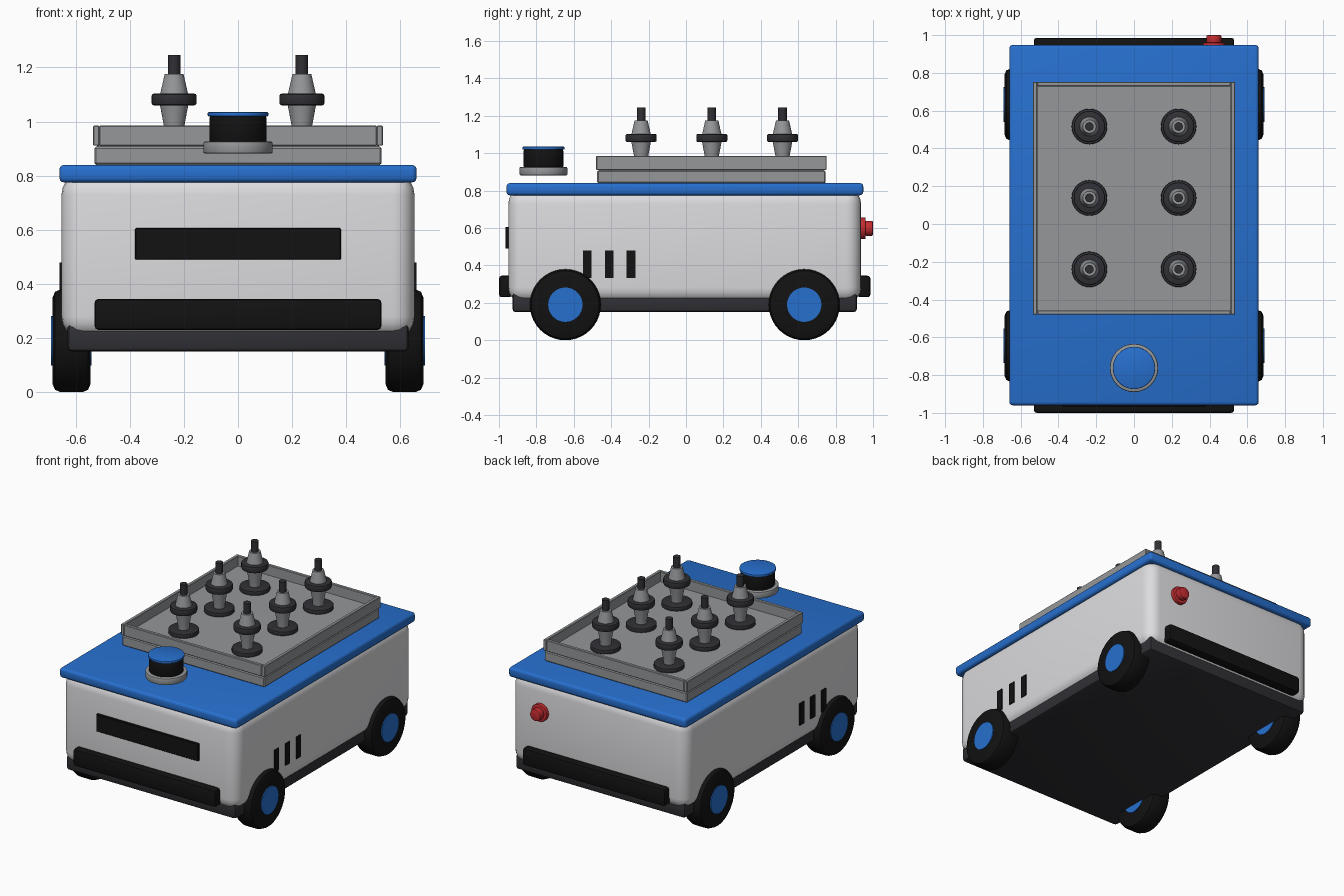
import bpy, bmesh, math
from mathutils import Matrix

if "Cube" in bpy.data.objects:
    bpy.data.objects.remove(bpy.data.objects["Cube"])


def material(name, rgb):
    m = bpy.data.materials.new(name)
    m.diffuse_color = (*rgb, 1)
    m.use_nodes = True
    m.node_tree.nodes["Principled BSDF"].inputs["Base Color"].default_value = m.diffuse_color
    return m


WHITE = material("shell white", (0.72, 0.72, 0.74))
BLUE = material("blue", (0.02, 0.16, 0.62))
BLACK = material("rubber black", (0.006, 0.006, 0.006))
DARK = material("dark grey", (0.03, 0.03, 0.036))
GREY = material("metal grey", (0.30, 0.31, 0.32))
RED = material("signal red", (0.55, 0.025, 0.03))


def finish(name, bm, mat):
    bmesh.ops.recalc_face_normals(bm, faces=bm.faces)
    me = bpy.data.meshes.new(name)
    bm.to_mesh(me)
    bm.free()
    me.materials.append(mat)
    ob = bpy.data.objects.new(name, me)
    bpy.context.collection.objects.link(ob)
    bpy.ops.object.select_all(action='DESELECT')
    ob.select_set(True)
    bpy.context.view_layer.objects.active = ob
    bpy.ops.object.shade_smooth_by_angle(angle=math.radians(35))
    return ob


def box(name, x, y, z, mat, bevel=0.0, segments=3):
    """Box from (min, max) ranges, with optional rounded edges."""
    bm = bmesh.new()
    bmesh.ops.create_cube(bm, size=1)
    for v in bm.verts:
        v.co = [r[0] if c < 0 else r[1] for c, r in zip(v.co, (x, y, z))]
    if bevel:
        bmesh.ops.bevel(bm, geom=bm.edges[:], offset=bevel, segments=segments,
                        profile=0.5, affect='EDGES')
    return finish(name, bm, mat)


def lathe(name, profile, mat, place=Matrix(), sides=32):
    """Closed solid of revolution from (radius, height) points."""
    bm = bmesh.new()
    rings = []
    for r, h in profile:
        rings.append([bm.verts.new((r * math.cos(2 * math.pi * i / sides),
                                    r * math.sin(2 * math.pi * i / sides), h))
                      for i in range(sides)])
    for a, b in zip(rings, rings[1:]):
        for i in range(sides):
            j = (i + 1) % sides
            bm.faces.new((a[i], a[j], b[j], b[i]))
    bm.faces.new(rings[0])
    bm.faces.new(rings[-1])
    bm.transform(place)
    return finish(name, bm, mat)


def rounded(r, h0, h1, c):
    """Cylinder profile with softened rims."""
    return [(r - c, h0), (r - 0.3 * c, h0 + 0.3 * c), (r, h0 + c),
            (r, h1 - c), (r - 0.3 * c, h1 - 0.3 * c), (r - c, h1)]


# Body, chassis and deck
box("body_shell", (-0.652, 0.652), (-0.95, 0.936), (0.20, 0.81), WHITE, 0.08, 5)
box("chassis", (-0.63, 0.63), (-0.928, 0.914), (0.15, 0.255), DARK, 0.018, 2)
box("top_deck", (-0.66, 0.66), (-0.96, 0.948), (0.775, 0.84), BLUE, 0.018, 3)

# Bumpers and front sensor window
box("front_bumper", (-0.53, 0.53), (-1.0, -0.93), (0.23, 0.345), BLACK, 0.015, 2)
box("rear_bumper", (-0.53, 0.53), (0.916, 0.986), (0.23, 0.345), BLACK, 0.015, 2)
box("front_window", (-0.38, 0.38), (-0.966, -0.94), (0.49, 0.606), BLACK, 0.003, 1)

# Side vents and wheels
for side, s in (("left", -1), ("right", 1)):
    for k, y in enumerate((-0.527, -0.41, -0.294)):
        box(f"{side}_vent_{k + 1}", sorted((s * 0.64, s * 0.659)),
            (y - 0.023, y + 0.023), (0.333, 0.48), BLACK)
    for end, y in (("front", -0.645), ("rear", 0.632)):
        place = (Matrix.Translation((s * 0.545, y, 0.19))
                 @ Matrix.Rotation(s * math.pi / 2, 4, 'Y'))
        lathe(f"{end}_{side}_tire", rounded(0.19, 0, 0.14, 0.03), BLACK, place, 40)
        lathe(f"{end}_{side}_hub", [(0.092, -0.004), (0.092, 0.146)], BLUE, place)

# Cargo tray: base, floor and raised rim
box("tray_base", (-0.53, 0.53), (-0.475, 0.747), (0.84, 0.907), GREY, 0.006, 1)
box("tray_floor", (-0.52, 0.52), (-0.465, 0.737), (0.90, 0.918), GREY)
for name, s in (("left", -1), ("right", 1)):
    box(f"tray_rim_{name}", sorted((s * 0.512, s * 0.535)), (-0.48, 0.752),
        (0.911, 0.985), GREY, 0.003, 1)
for name, y in (("front", (-0.48, -0.457)), ("rear", (0.729, 0.752))):
    box(f"tray_rim_{name}", (-0.512, 0.512), y, (0.911, 0.985), GREY, 0.003, 1)

# Holders standing in the tray
for x in (-0.236, 0.236):
    for y in (-0.24, 0.138, 0.516):
        at = Matrix.Translation((x, y, 0))
        lathe("holder_foot", rounded(0.094, 0.915, 0.945, 0.006), DARK, at)
        lathe("holder_lower_cone", [(0.034, 0.94), (0.038, 0.985), (0.053, 1.065)], GREY, at)
        lathe("holder_collar", rounded(0.083, 1.06, 1.103, 0.008), DARK, at)
        lathe("holder_upper_cone", [(0.052, 1.10), (0.035, 1.175)], GREY, at)
        lathe("holder_pin", [(0.023, 1.17), (0.023, 1.245)], DARK, at, 20)

# Scanner on the front of the deck
at = Matrix.Translation((0, -0.762, 0))
lathe("scanner_base", rounded(0.128, 0.882, 0.926, 0.006), GREY, at, 40)
lathe("scanner_drum", rounded(0.106, 0.92, 1.022, 0.01), BLACK, at, 40)
lathe("scanner_cap", rounded(0.112, 1.019, 1.035, 0.004), BLUE, at, 40)

# Stop button on the back
at = Matrix.Translation((0.423, 0, 0.598)) @ Matrix.Rotation(-math.pi / 2, 4, 'X')
lathe("button_flange", rounded(0.058, 0.925, 0.96, 0.004), RED, at)
lathe("button_knob", rounded(0.04, 0.955, 1.0, 0.008), RED, at)
